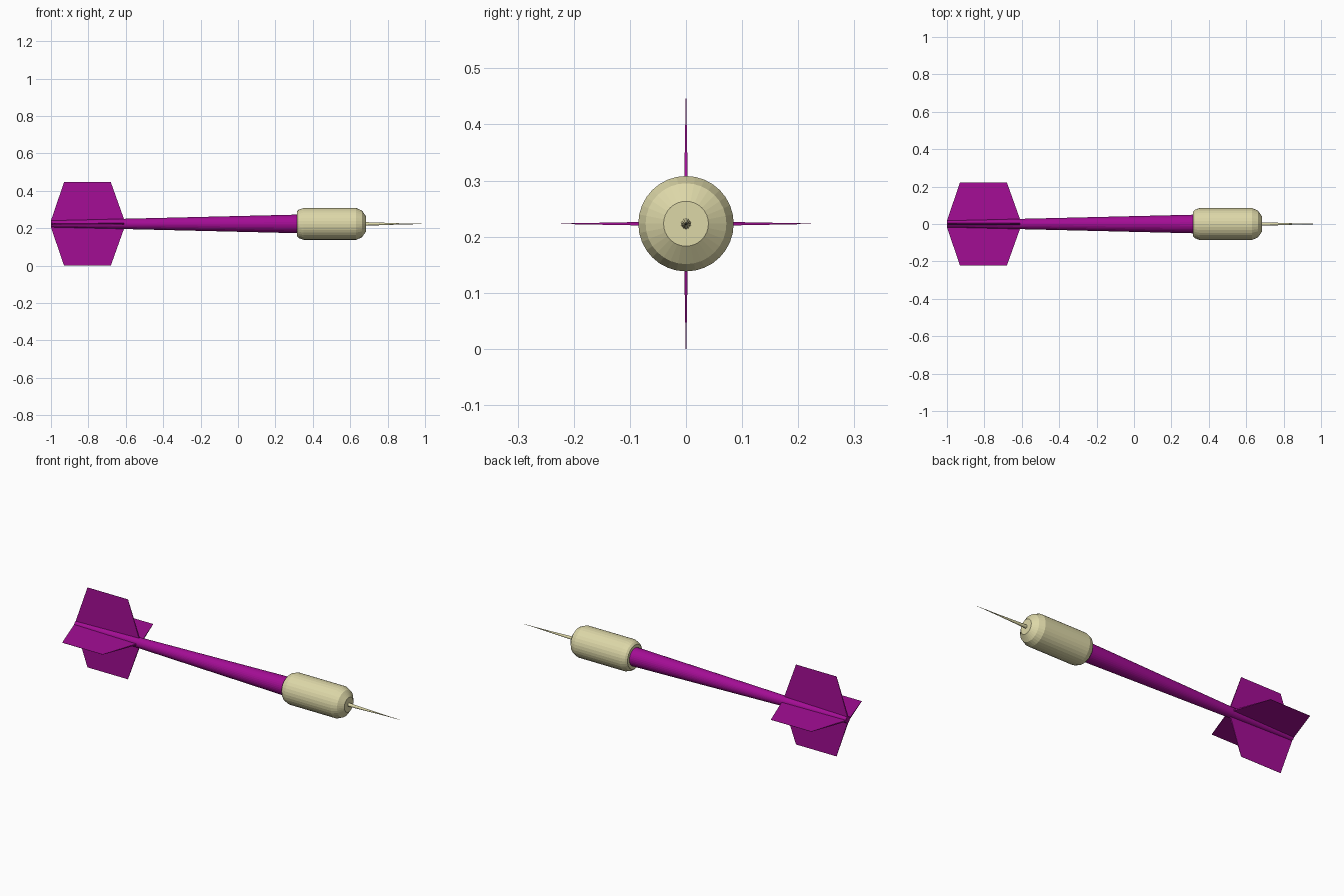
import bpy, bmesh
from math import cos, sin, pi
from mathutils import Matrix

if "Cube" in bpy.data.objects:
    bpy.data.objects.remove(bpy.data.objects["Cube"])

AXIS_Z = 0.223


def material(name, rgb):
    m = bpy.data.materials.new(name)
    m.diffuse_color = (*rgb, 1)
    m.use_nodes = True
    m.node_tree.nodes["Principled BSDF"].inputs["Base Color"].default_value = m.diffuse_color
    return m


purple = material("purple", (0.37, 0.004, 0.30))
cream = material("cream", (0.72, 0.68, 0.39))


def finish(name, bm, mat):
    bmesh.ops.recalc_face_normals(bm, faces=bm.faces)
    me = bpy.data.meshes.new(name)
    bm.to_mesh(me)
    bm.free()
    me.materials.append(mat)
    ob = bpy.data.objects.new(name, me)
    ob.location.z = AXIS_Z
    bpy.context.collection.objects.link(ob)
    return ob


def lathe(name, profile, sides, mat):
    """Revolve (x, radius) points around the x axis and cap both ends."""
    bm = bmesh.new()
    rings = [[bm.verts.new((x, r * cos(2 * pi * i / sides), r * sin(2 * pi * i / sides)))
              for i in range(sides)] for x, r in profile]
    for a, b in zip(rings, rings[1:]):
        for i in range(sides):
            j = (i + 1) % sides
            bm.faces.new((a[i], a[j], b[j], b[i]))
    bm.faces.new(rings[0])
    bm.faces.new(rings[-1])
    return finish(name, bm, mat)


# tapered shaft, weighted barrel and needle point
lathe("shaft", [(-1, 0.018), (0.33, 0.05)], 32, purple)
lathe("barrel", [(0.315, 0.066), (0.325, 0.076), (0.35, 0.085), (0.632, 0.085),
                 (0.662, 0.072), (0.685, 0.04)], 32, cream)
lathe("needle", [(0.68, 0.0095), (0.76, 0.007), (0.86, 0.0035), (1.0, 0.0004)], 12, cream)

# four flights, each thinning from root to outer edge
OUTLINE = [(-1, 0.018), (-0.93, 0.223), (-0.68, 0.223), (-0.61, 0.027), (-0.61, 0), (-1, 0)]
for k, side in enumerate(("left", "top", "right", "bottom")):
    bm = bmesh.new()
    half = lambda r: 0.0005 + 0.004 * (1 - r / 0.223)
    a = [bm.verts.new((x, r, half(r))) for x, r in OUTLINE]
    b = [bm.verts.new((x, r, -half(r))) for x, r in OUTLINE]
    bm.faces.new(a)
    bm.faces.new(b[::-1])
    for i in range(len(a)):
        j = (i + 1) % len(a)
        bm.faces.new((a[i], a[j], b[j], b[i]))
    bmesh.ops.rotate(bm, verts=bm.verts, matrix=Matrix.Rotation(k * pi / 2, 3, 'X'))
    finish("flight_" + side, bm, purple)
